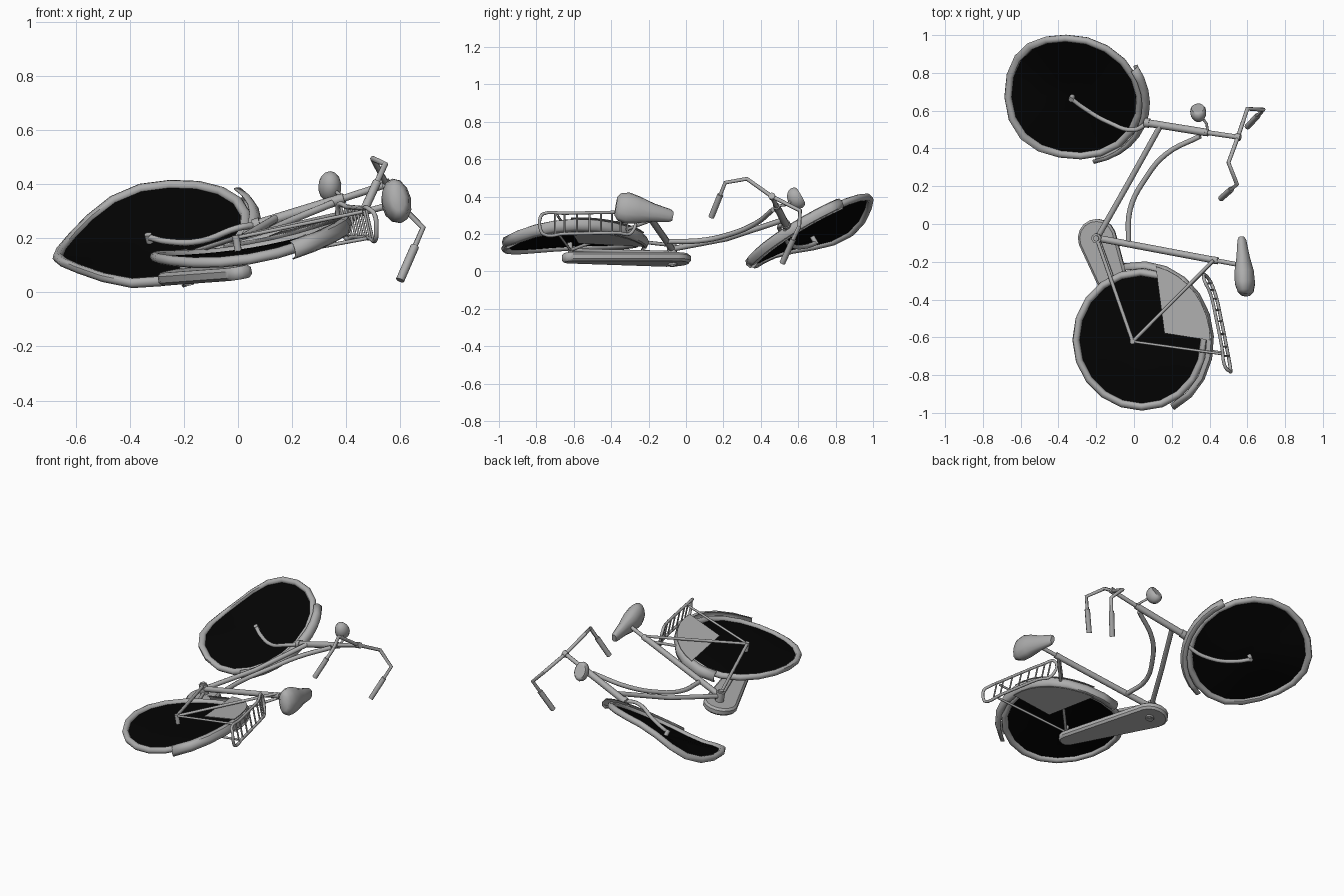
import bpy, bmesh, math
from mathutils import Vector, Matrix

if "Cube" in bpy.data.objects:
    bpy.data.objects.remove(bpy.data.objects["Cube"])


def material(name, value):
    m = bpy.data.materials.new(name)
    m.use_nodes = True
    color = (value, value, value, 1)
    m.diffuse_color = color
    m.node_tree.nodes["Principled BSDF"].inputs["Base Color"].default_value = color
    return m


GREY = material("grey paint", 0.42)
BLACK = material("wheel black", 0.001)


def finish(obj, name, mat=GREY):
    obj.name = name
    obj.data.materials.clear()
    obj.data.materials.append(mat)
    bpy.ops.object.select_all(action="DESELECT")
    obj.select_set(True)
    bpy.context.view_layer.objects.active = obj
    bpy.ops.object.shade_smooth_by_angle(angle=math.radians(50))
    return obj


def from_bmesh(bm, name, mat=GREY):
    bmesh.ops.recalc_face_normals(bm, faces=bm.faces)
    mesh = bpy.data.meshes.new(name)
    bm.to_mesh(mesh)
    bm.free()
    obj = bpy.data.objects.new(name, mesh)
    bpy.context.collection.objects.link(obj)
    return finish(obj, name, mat)


def loft(bm, rows, wrap):
    """Join rows of vertices with quads; wrap closes each row."""
    n = len(rows[0])
    for a, b in zip(rows, rows[1:]):
        for i in range(n if wrap else n - 1):
            j = (i + 1) % n
            bm.faces.new((a[i], a[j], b[j], b[i]))


def tube(name, points, radius, curved=False, closed=False):
    """Round tube through the points, straight or softly curved."""
    data = bpy.data.curves.new(name, "CURVE")
    data.dimensions = "3D"
    data.bevel_depth = radius
    data.bevel_resolution = 2
    data.resolution_u = 5
    data.use_fill_caps = True
    s = data.splines.new("BEZIER")
    s.bezier_points.add(len(points) - 1)
    for bp, p in zip(s.bezier_points, points):
        bp.co = p
        bp.handle_left_type = bp.handle_right_type = "AUTO" if curved else "VECTOR"
    s.use_cyclic_u = closed
    obj = bpy.data.objects.new(name, data)
    bpy.context.collection.objects.link(obj)
    bpy.ops.object.select_all(action="DESELECT")
    obj.select_set(True)
    bpy.context.view_layer.objects.active = obj
    bpy.ops.object.convert(target="MESH")
    return finish(bpy.context.object, name)


def plane_frame(center, slope_x, slope_y):
    """Local axes of a tilted plane, local z being its normal."""
    n = Vector((-slope_x, -slope_y, 1)).normalized()
    x = Vector((0, 1, 0)).cross(n).normalized()
    m = Matrix((x, n.cross(x), n)).transposed().to_4x4()
    m.translation = center
    return m


def arc(radius, start, end, steps, cx=0, cy=0):
    angles = [math.radians(start + (end - start) * i / steps) for i in range(steps + 1)]
    return [(cx + radius * math.cos(a), cy + radius * math.sin(a)) for a in angles]


def plate(name, frame, outline, low, high, bend=lambda a: 0):
    """Extruded plate in a tilted plane, following the wheel's bend."""
    bm = bmesh.new()
    face = bm.faces.new([bm.verts.new(frame @ Vector(
        (x, y, low + bend(math.atan2(y, x)) * math.hypot(x, y) ** 2 / 0.126))) for x, y in outline])
    top = bmesh.ops.extrude_face_region(bm, geom=[face])["geom"]
    lift = frame.to_3x3() @ Vector((0, 0, high - low))
    bmesh.ops.translate(bm, vec=lift, verts=[v for v in top if isinstance(v, bmesh.types.BMVert)])
    return from_bmesh(bm, name)


def sweep(name, frame, section, bend, angles, squash, wrap=False, mat=GREY):
    """Turn a section of (radius, height) points about a bent wheel's axis."""
    bm = bmesh.new()
    rows = []
    for a in angles:
        rows.append([bm.verts.new(frame @ Vector((
            r * squash * math.cos(a), r * math.sin(a), h + bend(a) * (r / 0.355) ** 2)))
            for r, h in section])
    loft(bm, rows, wrap)
    bmesh.ops.remove_doubles(bm, verts=bm.verts, dist=0.0001)
    return from_bmesh(bm, name, mat)


def wheel(name, frame, bend, squash, dish):
    turn = [math.tau * i / 20 for i in range(21)]
    sweep(name + "_tyre", frame, arc(0.02, 0, 315, 7, 0.357), bend, turn, squash, True)
    disc = [(0.345 * k, dish * (1 - k)) for k in (0, 0.35, 0.7, 1)]
    sweep(name + "_disc", frame, disc, bend, turn, squash, mat=BLACK)


def fender(name, frame, bend, squash, start, end, radius, width):
    section = [(radius - 0.035, -width), (radius - 0.01, -width * 0.75), (radius, 0),
               (radius - 0.01, width * 0.75), (radius - 0.035, width)]
    angles = [math.radians(start + (end - start) * i / 10) for i in range(11)]
    obj = sweep(name, frame, section, bend, angles, squash)
    obj.modifiers.new("thickness", "SOLIDIFY").thickness = 0.005


# Bent wheels with fenders
def front_bend(a):
    return -0.062 * min(math.cos(a), 0) * math.sin(2 * a) - 0.012 * max(math.cos(a), 0)


def rear_bend(a):
    return 0.022 * math.cos(2 * a)


front = plane_frame((-0.32, 0.672, 0.213), 0.24, 0.58)
rear = plane_frame((0.035, -0.613, 0.163), 0.16, 0.05)
wheel("front_wheel", front, front_bend, 1, -0.025)
wheel("rear_wheel", rear, rear_bend, 0.96, -0.004)
fender("front_fender", front, front_bend, 1, -80, 26, 0.41, 0.032)
fender("rear_fender", rear, rear_bend, 0.96, 103, -64, 0.415, 0.035)

# Skirt guards on both sides of the rear wheel
guard = [(x * 0.96, y) for x, y in arc(0.4, 77, 0, 8)] + [(0.135, 0.037)]
for side, z in (("upper", 0.036), ("lower", -0.04)):
    plate(side + "_skirt_guard", rear, guard, z, z + 0.004, rear_bend)

# Main frame
crank = Vector((-0.195, -0.075, 0.12))
seat_top = Vector((0.55, -0.215, 0.32))
head_low, head_high = Vector((0.07, 0.535, 0.25)), Vector((0.38, 0.485, 0.345))
bar_center = Vector((0.55, 0.46, 0.4))
tube("seat_tube", [crank, crank.lerp(seat_top, 0.84)], 0.018)
tube("seat_post", [crank.lerp(seat_top, 0.8), seat_top], 0.012)
tube("lower_down_tube", [crank, (-0.03, 0.215, 0.175), (0.14, 0.52, 0.275)], 0.015)
tube("upper_down_tube", [(-0.03, -0.1, 0.16), (-0.02, 0.08, 0.165), (0.06, 0.24, 0.2),
                         (0.17, 0.37, 0.255), (0.35, 0.465, 0.33)], 0.014, True)
tube("head_tube", [head_low, head_high], 0.02)
tube("steering_stem", [head_high, bar_center], 0.013)
for p, name in ((head_low, "lower_head_cup"), (head_high, "upper_head_cup"),
                (bar_center, "bar_clamp"), (crank.lerp(seat_top, 0.84), "seat_clamp")):
    d = (head_high - head_low).normalized() * 0.014
    tube(name, [p - d, p + d], 0.025 if p is head_low else 0.019)

# Fork blades
for side, k in (("upper", 1), ("lower", -1)):
    off = front.to_3x3() @ Vector((0, 0, 0.032 * k))
    path = [head_low] + [Vector(p) + off for p in (
        (0.01, 0.515, 0.213), (-0.13, 0.555, 0.163), (-0.26, 0.63, 0.162), (-0.325, 0.678, 0.178))]
    tube(side + "_fork_blade", path, 0.012, True)
axle = front.to_3x3() @ Vector((0, 0, 0.042))
front_hub = Vector((-0.325, 0.678, 0.18))
tube("front_axle", [front_hub - axle, front_hub + axle], 0.014)

# Rear stays on both sides of the wheel
hub = Vector((0, -0.62, 0.158))
normal = rear.to_3x3() @ Vector((0, 0, 1))
rack_mount = Vector((0.47, -0.685, 0.25))
for side, k in (("upper", 1), ("lower", -1)):
    end = hub + normal * 0.045 * k
    tube(side + "_chain_stay", [end, crank + normal * 0.02 * k], 0.01)
    tube(side + "_seat_stay", [end, crank.lerp(seat_top, 0.83) + normal * 0.015 * k], 0.009)
    tube(side + "_rack_stay", [end, rack_mount + normal * 0.05 * k], 0.007)
tube("rear_axle", [hub - normal * 0.06, hub + normal * 0.055], 0.014)

# Chain case with a chamfered rim, and bottom bracket
case = plane_frame((-0.195, -0.075, 0.064), 0.17, 0.045)
outline = arc(0.102, 20, 200, 8) + arc(0.052, 200, 380, 5, 0.195, -0.54)
chamfer = plate("chain_case", case, outline, -0.024, 0.024).modifiers.new("chamfer", "BEVEL")
chamfer.width = 0.012
chamfer.segments = 1
axis = case.to_3x3() @ Vector((0, 0, 1))
tube("bottom_bracket", [crank - axis * 0.03, crank + axis * 0.03], 0.027)
tube("crank_axle", [crank - axis * 0.095, crank + axis * 0.04], 0.016)
tube("crank_cap", [crank - axis * 0.09, crank - axis * 0.07], 0.026)

# Luggage rack: two rails, a rear bend and cross slats
rail = [(0.39, -0.29), (0.425, -0.37), (0.455, -0.5), (0.485, -0.65), (0.505, -0.76)]
high = [Vector((x - 0.02, y, 0.318 + 0.02 * (y + 0.3))) for x, y in rail]
low = [Vector((x + 0.005, y, 0.208 + 0.02 * (y + 0.3))) for x, y in rail]
bend = [Vector((0.505, -0.778, 0.29)), Vector((0.512, -0.778, 0.225))]
tube("rack_rail", high + bend + low[::-1], 0.009, True, True)
for i in range(8):
    t = 0.3 + i * 0.45
    j = min(int(t), 3)
    ends = [r[j].lerp(r[j + 1], t - j) for r in (high, low)]
    tube("rack_slat_%d" % (i + 1), ends, 0.005)

# Saddle lofted from nose to tail
nose, tail = Vector((0.57, -0.07, 0.295)), Vector((0.592, -0.375, 0.35))
along = (tail - nose).normalized()
wide = along.cross(Vector((1, 0, 0.2))).normalized()
thick = along.cross(wide)
bm = bmesh.new()
loops = []
for t, w, h in ((0, 0.025, 0.015), (0.06, 0.036, 0.024), (0.35, 0.05, 0.036), (0.6, 0.073, 0.052),
                (0.8, 0.085, 0.054), (0.94, 0.075, 0.042), (1, 0.05, 0.025)):
    c = nose.lerp(tail, t)
    loops.append([bm.verts.new(c + wide * w * x + thick * h * y) for x, y in arc(1, 0, 330, 11)])
loft(bm, loops, True)
bm.faces.new(loops[0])
bm.faces.new(loops[-1])
from_bmesh(bm, "saddle")

# Handlebar and grips
right = [Vector(p) for p in ((0.5, 0.325, 0.495), (0.545, 0.21, 0.475), (0.46, 0.135, 0.29))]
left = [Vector(p) for p in ((0.6, 0.61, 0.325), (0.685, 0.605, 0.24), (0.6, 0.515, 0.045))]
for side, path in (("right", right), ("left", left)):
    tube(side + "_handlebar", [bar_center] + path, 0.011)
    tube(side + "_grip", [path[1].lerp(path[2], 0.35), path[2]], 0.016)

# Headlamp, a dome with a flat front, and its bracket
lamp = Vector((0.34, 0.592, 0.392))
facing = Vector((-0.1, 0.86, 0.5)).to_track_quat("Z", "Y").to_matrix().to_4x4()
bm = bmesh.new()
bmesh.ops.create_uvsphere(bm, u_segments=14, v_segments=10, radius=1)
for v in bm.verts:
    v.co.z = min(v.co.z, 0.5)
bm.transform(Matrix.Translation(lamp) @ facing @ Matrix.Diagonal((0.043, 0.06, 0.05, 1)))
from_bmesh(bm, "headlamp")
tube("headlamp_bracket", [(0.39, 0.485, 0.35), (0.385, 0.53, 0.355), lamp], 0.007)
